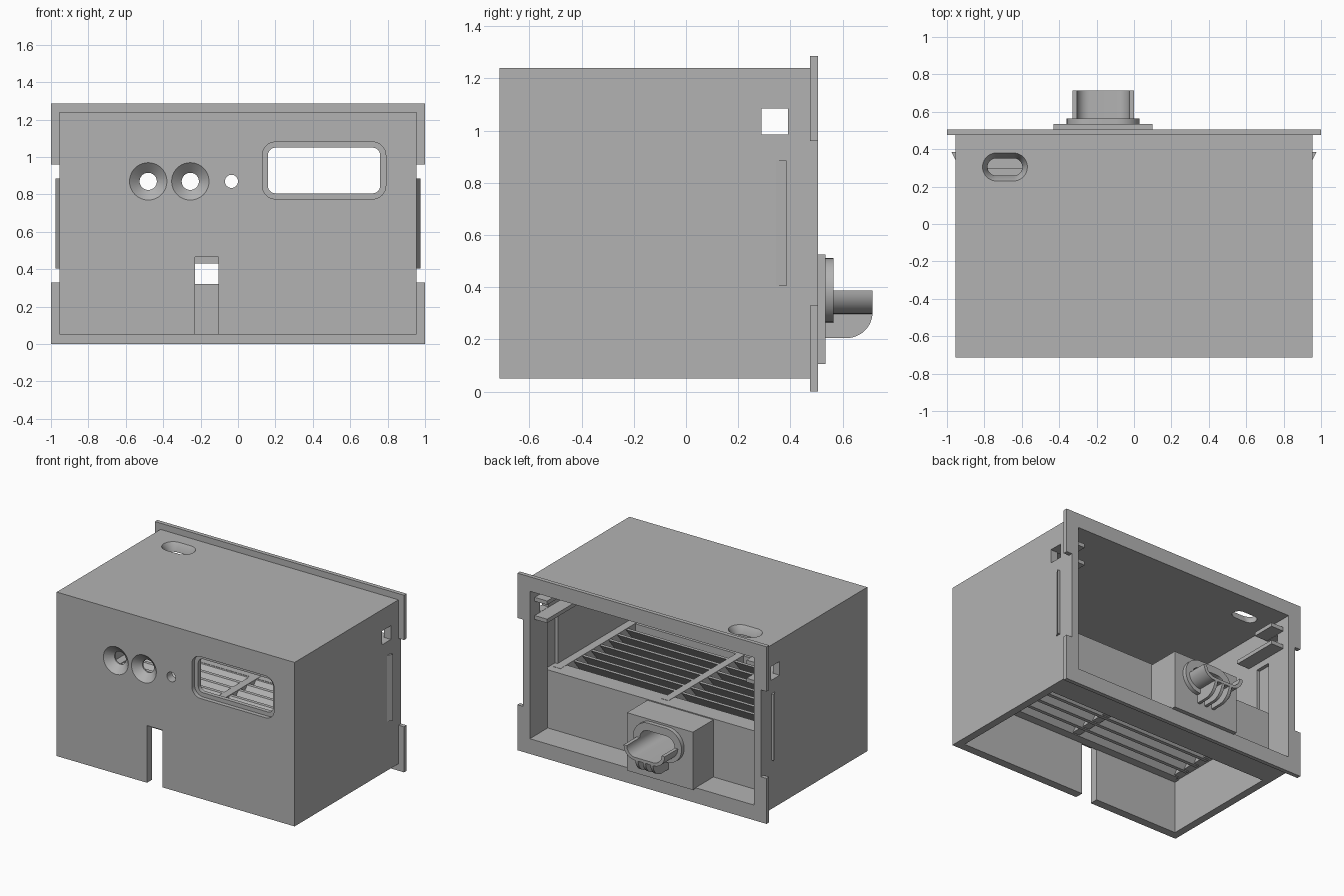
import bpy, bmesh, math

cube = bpy.data.objects.get("Cube")
if cube:
    bpy.data.objects.remove(cube, do_unlink=True)

GREY = (0.45, 0.45, 0.45, 1)
mat = bpy.data.materials.new("plain grey")
mat.use_nodes = True
mat.diffuse_color = GREY
mat.node_tree.nodes["Principled BSDF"].inputs["Base Color"].default_value = GREY


def loft(name, axis, sections):
    """Closed solid through (position, 2D points) sections along an axis."""
    place = {"x": lambda u, v, p: (p, u, v),
             "y": lambda u, v, p: (u, p, v),
             "z": lambda u, v, p: (u, v, p)}[axis]
    bm = bmesh.new()
    rings = [[bm.verts.new(place(u, v, p)) for u, v in pts] for p, pts in sections]
    n = len(rings[0])
    bm.faces.new(rings[0])
    bm.faces.new(rings[-1])
    for a, b in zip(rings, rings[1:]):
        for i in range(n):
            j = (i + 1) % n
            bm.faces.new((a[i], a[j], b[j], b[i]))
    bmesh.ops.recalc_face_normals(bm, faces=bm.faces)
    mesh = bpy.data.meshes.new(name)
    bm.to_mesh(mesh)
    bm.free()
    mesh.materials.append(mat)
    ob = bpy.data.objects.new(name, mesh)
    bpy.context.collection.objects.link(ob)
    return ob


def prism(name, axis, pts, a, b):
    return loft(name, axis, [(a, pts), (b, pts)])


def box(name, x0, x1, y0, y1, z0, z1):
    return prism(name, "z", [(x0, y0), (x1, y0), (x1, y1), (x0, y1)], z0, z1)


def rounded(cu, cv, hu, hv, r, steps=10):
    """Rounded rectangle; circle or slot when r reaches the half sizes."""
    pts = []
    for k, (su, sv) in enumerate(((1, 1), (-1, 1), (-1, -1), (1, -1))):
        for i in range(steps + 1):
            t = (k + i / steps) * math.pi / 2
            pts.append((cu + su * (hu - r) + r * math.cos(t),
                        cv + sv * (hv - r) + r * math.sin(t)))
    # drop coincident neighbours
    return [p for p, q in zip(pts, pts[1:] + pts[:1]) if math.dist(p, q) > 1e-5]


def cut(ob, *cutters):
    bpy.context.view_layer.objects.active = ob
    for c in cutters:
        m = ob.modifiers.new("cut", "BOOLEAN")
        m.operation, m.solver, m.object = "DIFFERENCE", "EXACT", c
        bpy.ops.object.modifier_apply(modifier=m.name)
        bpy.data.objects.remove(c, do_unlink=True)


# Main housing: hollow, open at the back and under the front chamber
FRONT, BACK, IN = -0.715, 0.475, 0.9
housing = box("housing", -0.955, 0.955, FRONT, BACK, 0.05, 1.24)
cut(housing,
    box("void", -IN, IN, -0.655, 1, 0.11, 1.18),
    box("floor_opening", -IN, IN, -0.655, 0.24, -0.1, 0.3),
    box("cable_slot", -0.23, -0.105, -1, -0.5, -0.1, 0.465),
    box("side_holes", -1.2, 1.2, 0.29, 0.39, 0.985, 1.085))

# Front panel openings: two countersunk holes, a small hole, a stepped window
for x in (-0.48, -0.255):
    cut(housing, loft("countersink", "y", [
        (FRONT - 0.02, rounded(x, 0.87, 0.1, 0.1, 0.1)),
        (FRONT, rounded(x, 0.87, 0.1, 0.1, 0.1)),
        (FRONT + 0.05, rounded(x, 0.87, 0.046, 0.046, 0.046)),
        (FRONT + 0.1, rounded(x, 0.87, 0.046, 0.046, 0.046))]))
cut(housing,
    prism("small_hole", "y", rounded(-0.035, 0.87, 0.035, 0.035, 0.035), -0.8, -0.6),
    prism("window_step", "y", rounded(0.46, 0.928, 0.33, 0.152, 0.07), -0.8, FRONT + 0.03),
    prism("window_hole", "y", rounded(0.46, 0.928, 0.3, 0.122, 0.04), -0.8, -0.6))

# Tapered slot in the roof
wide = rounded(-0.69, 0.305, 0.12, 0.075, 0.075)
narrow = rounded(-0.69, 0.305, 0.093, 0.046, 0.046)
cut(housing, loft("roof_slot", "z", [(1.1, narrow), (1.19, narrow), (1.24, wide), (1.3, wide)]))

# Shallow recesses inside the side walls
cut(housing, box("side_recess", -0.925, 0.925, 0.18, 0.3, 0.53, 0.91))

# Back flange with side notches
flange = box("back_flange", -1, 1, BACK, 0.505, 0, 1.285)
cut(flange, box("opening", -IN, IN, 0.4, 0.6, 0.11, 1.18),
    box("notch", 0.955, 1.2, 0.4, 0.6, 0.33, 0.96),
    box("notch", -1.2, -0.955, 0.4, 0.6, 0.33, 0.96))

# Snap wedges outside and rails inside, on both sides
for s, side in ((1, "left"), (-1, "right")):
    prism(side + "_snap_wedge", "z",
          [(s * 0.95, 0.335), (s * 0.976, 0.385), (s * 0.95, 0.385)], 0.405, 0.885)
    xs = sorted((s * 0.8, s * 0.91))
    box(side + "_upper_rail", *xs, 0.28, 0.45, 1.087, 1.115)
    box(side + "_lower_rail", *xs, 0.1, 0.45, 0.955, 0.983)

# Lower inner panel and the cable block
GX, GZ = -0.165, 0.388


def cable_hole():
    return prism("cable_hole", "y", rounded(GX, GZ, 0.14, 0.068, 0.068), 0.1, 0.9)


panel = box("inner_panel", -IN, IN, 0.24, 0.3, 0.06, 0.53)
cut(panel, cable_hole())
block = box("cable_block", -0.43, 0.1, 0.3, 0.535, 0.105, 0.525)
cut(block, cable_hole())
collar = prism("cable_collar", "y", rounded(GX, GZ, 0.195, 0.123, 0.123), 0.535, 0.565)
cut(collar, cable_hole())

# Half-oval cable trough with curved ribs below
trough = prism("cable_trough", "y", rounded(GX, GZ, 0.165, 0.09, 0.09), 0.565, 0.715)
cut(trough, cable_hole(), box("upper_half", -0.5, 0.2, 0.5, 0.8, GZ, 0.6))
arc = [(0.615 + 0.1 * math.sin(t), 0.305 - 0.1 * math.cos(t))
       for t in (i * math.pi / 24 for i in range(13))]
rib = [(0.535, 0.318), (0.535, 0.205)] + arc + [(0.715, 0.318)]
for i in (-1, 0, 1):
    x = GX + i * 0.06
    prism("trough_rib", "x", rib, x - 0.011, x + 0.011)

# Horizontal louvre grille
LOW, TOP = 0.43, 0.53
box("grille_back_strip", -IN, IN, 0.18, 0.3, TOP - 0.04, TOP + 0.002)
box("grille_front_strip", -IN, IN, -0.66, -0.62, LOW, TOP)
for x, w in ((-0.87, 0.03), (0, 0.028), (0.87, 0.03)):
    box("grille_bar", x - w, x + w, -0.655, 0.24, LOW + 0.005, TOP + 0.004)
for i in range(8):
    y = -0.62 + i * 0.1
    prism("louvre_slat", "x", [(y, LOW), (y + 0.025, LOW), (y + 0.11, TOP), (y + 0.085, TOP)],
          -0.88, 0.88)

# Smooth the round surfaces, keep edges sharp
for ob in bpy.context.scene.objects:
    ob.select_set(ob.type == "MESH")
bpy.context.view_layer.objects.active = housing
bpy.ops.object.shade_smooth_by_angle(angle=math.radians(30))
